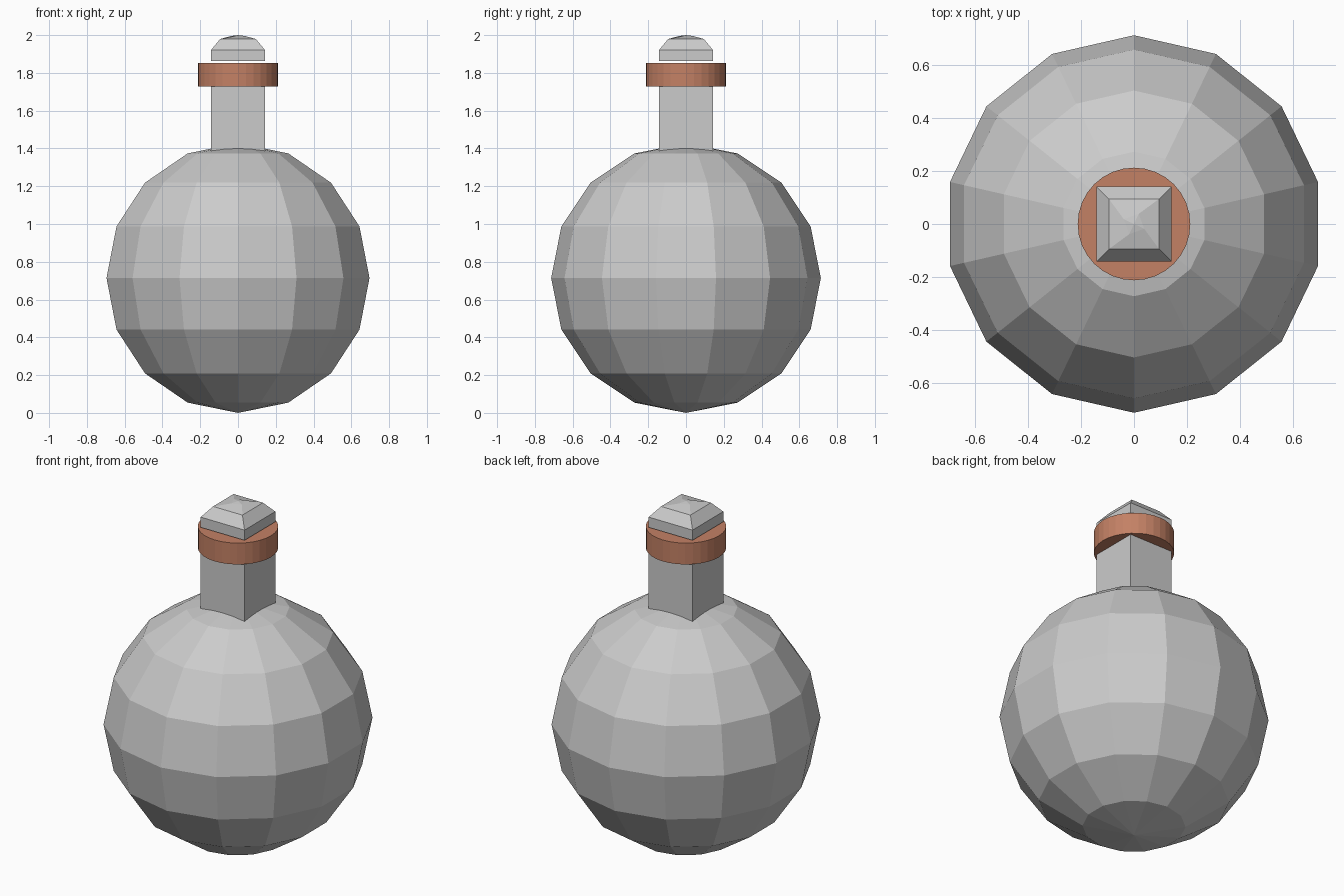
import bpy
import bmesh
from math import sin, cos, pi, radians, sqrt

if "Cube" in bpy.data.objects:
    bpy.data.objects.remove(bpy.data.objects["Cube"])


def lathe(name, profile, sides, phase=0.0):
    """Flat-faced solid from (radius, z, twist) rings; radius 0 makes a pole."""
    bm = bmesh.new()
    rings = []
    for r, z, *twist in profile:
        start = phase + (twist[0] if twist else 0.0)
        count = sides if r > 0 else 1
        rings.append([bm.verts.new((r * cos(start + 2 * pi * i / sides),
                                    r * sin(start + 2 * pi * i / sides), z))
                      for i in range(count)])
    for low, high in zip(rings, rings[1:]):
        for i in range(sides):
            j = (i + 1) % sides
            if len(low) == 1:
                bm.faces.new((low[0], high[j], high[i]))
            elif len(high) == 1:
                bm.faces.new((low[i], low[j], high[0]))
            else:
                bm.faces.new((low[i], low[j], high[j], high[i]))
    if len(rings[0]) > 1:
        bm.faces.new(rings[0][::-1])
    if len(rings[-1]) > 1:
        bm.faces.new(rings[-1])
    bmesh.ops.recalc_face_normals(bm, faces=bm.faces)
    mesh = bpy.data.meshes.new(name)
    bm.to_mesh(mesh)
    bm.free()
    obj = bpy.data.objects.new(name, mesh)
    bpy.context.collection.objects.link(obj)
    return obj


# Round flask body: 14 segments, 8 rings, a vertex column facing front and back
R = 0.714
body = [(R * sin(pi * k / 8) if 0 < k < 8 else 0, R - R * cos(pi * k / 8))
        for k in range(9)]
lathe("flask_body", body, 14, pi / 2)

# Square neck rising out of the body
D = sqrt(2)
lathe("neck", [(0.142 * D, 1.34), (0.142 * D, 1.85)], 4, pi / 4)

# Round collar around the neck
collar = lathe("collar", [(0.213, 1.728), (0.213, 1.853)], 32)
mat = bpy.data.materials.new("copper")
mat.diffuse_color = (0.55, 0.22, 0.13, 1)
mat.use_nodes = True
mat.node_tree.nodes["Principled BSDF"].inputs["Base Color"].default_value = mat.diffuse_color
collar.data.materials.append(mat)

# Square stopper with a bevelled, slightly twisted tip
lathe("stopper", [(0.142 * D, 1.862), (0.142 * D, 1.922), (0.095 * D, 1.979),
                  (0.03 * D, 1.995, radians(20)), (0, 2.0)], 4, pi / 4)
